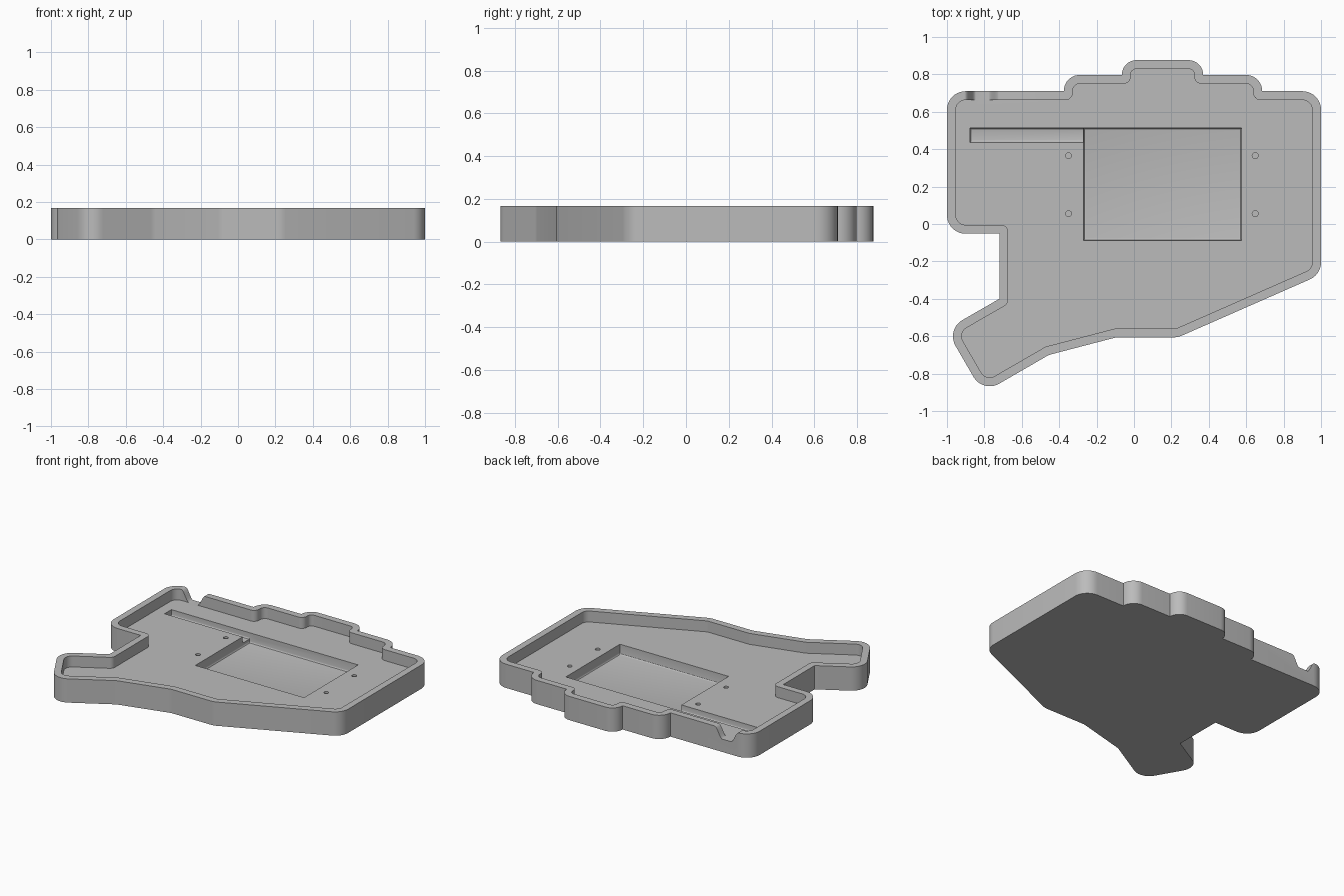
import bpy, bmesh, math
from mathutils import Vector

cube = bpy.data.objects.get("Cube")
if cube:
    bpy.data.objects.remove(cube, do_unlink=True)

HEIGHT, FLOOR, RIM = 0.167, 0.09, 0.047

grey = bpy.data.materials.new("plain_grey")
grey.use_nodes = True
grey.diffuse_color = (0.5, 0.5, 0.5, 1)
grey.node_tree.nodes["Principled BSDF"].inputs["Base Color"].default_value = (0.5, 0.5, 0.5, 1)


def cross(a, b):
    return a.x * b.y - a.y * b.x


def rounded(corners, inset=0.0):
    """Outline with filleted corners, moved inward; corners are (x, y, radius), clockwise."""
    out, n = [], len(corners)
    pts = [Vector(c[:2]) for c in corners]
    for i, p in enumerate(pts):
        d1 = (p - pts[i - 1]).normalized()
        d2 = (pts[(i + 1) % n] - p).normalized()
        turn = cross(d1, d2)
        n1, n2 = Vector((d1.y, -d1.x)), Vector((d2.y, -d2.x))
        p = p + (n1 + n2) * inset / (1 + n1.dot(n2))
        r = corners[i][2]
        if inset:
            r = max(r - inset, 0) if turn < 0 else 0.8 * inset
        angle = abs(d1.angle_signed(d2))
        if r < 0.001 or angle < 0.05:
            out.append(p)
            continue
        reach = r * math.tan(angle / 2)
        side = n1 if turn < 0 else -n1
        start = p - d1 * reach
        centre = start + side * r
        steps = max(2, round(angle / math.radians(9)))
        for k in range(steps + 1):
            t = angle * k / steps
            out.append(centre - side * r * math.cos(t) + d1 * r * math.sin(t))
    return out


def prism(name, outline, low, high, fillet=0.0):
    """Extruded outline, with an optional fillet round its bottom edge."""
    bm = bmesh.new()
    base = bm.faces.new([bm.verts.new((p[0], p[1], low)) for p in outline])
    rim = list(base.edges)
    top = bmesh.ops.extrude_face_region(bm, geom=[base], use_keep_orig=True)["geom"]
    bmesh.ops.translate(bm, vec=(0, 0, high - low),
                        verts=[v for v in top if isinstance(v, bmesh.types.BMVert)])
    bmesh.ops.recalc_face_normals(bm, faces=bm.faces)
    if fillet:
        bmesh.ops.bevel(bm, geom=rim, offset=fillet, segments=3, profile=0.5,
                        affect='EDGES', clamp_overlap=True)
    mesh = bpy.data.meshes.new(name)
    bm.to_mesh(mesh)
    bm.free()
    mesh.materials.append(grey)
    obj = bpy.data.objects.new(name, mesh)
    bpy.context.collection.objects.link(obj)
    return obj


def cut(body, cutter):
    mod = body.modifiers.new("cut", 'BOOLEAN')
    mod.operation, mod.solver, mod.object = 'DIFFERENCE', 'EXACT', cutter
    bpy.context.view_layer.objects.active = body
    bpy.ops.object.modifier_apply(modifier=mod.name)
    bpy.data.objects.remove(cutter, do_unlink=True)


def box(x0, x1, y0, y1):
    return [(x0, y0), (x0, y1), (x1, y1), (x1, y0)]


# Tray outline, clockwise from the back right corner
R, S = 0.1, 0.085
outline = [
    (-1, 0.71, R), (-0.375, 0.71, 0), (-0.375, 0.797, S), (-0.065, 0.797, 0),
    (-0.065, 0.876, 0.078), (0.37, 0.876, 0.078), (0.37, 0.797, 0), (0.685, 0.797, S),
    (0.685, 0.71, 0), (1, 0.71, R), (1, -0.27, R), (0.235, -0.606, R),
    (-0.095, -0.606, R), (-0.455, -0.70, R), (-0.808, -0.904, R),
    (-1.005, -0.564, R), (-0.72, -0.40, 0), (-0.72, -0.052, 0), (-1, -0.052, R),
]
tray = prism("tray", rounded(outline), 0, HEIGHT)

# Main cavity inside the rim
cut(tray, prism("cavity", rounded(outline, RIM), FLOOR, 0.3))

# Rectangular pocket and the shallower cable channel beside it
cut(tray, prism("pocket", box(-0.27, 0.575, -0.088, 0.513), 0.02, 0.25, 0.012))
cut(tray, prism("channel", box(-0.877, -0.2, 0.437, 0.513), 0.045, 0.25, 0.012))

# Screw holes
for x in (-0.35, 0.648):
    for y in (0.055, 0.365):
        ring = [(x + 0.016 * math.cos(a), y + 0.016 * math.sin(a))
                for a in (math.tau * k / 20 for k in range(20))]
        cut(tray, prism("screw_hole", ring, 0.03, 0.2))

# Cable notch through the back wall, with flared S-curved sides
sweep = [k / 12 for k in range(13)]
depth = HEIGHT - FLOOR
left = [(-0.905 + 0.06 * t, HEIGHT - depth * (1 - math.cos(math.pi * t)) / 2) for t in sweep]
right = [(-1.625 - x, z) for x, z in reversed(left)]
profile = [(-0.905, 0.25)] + left + right + [(-0.72, 0.25)]
notch = prism("notch", [(x, z) for x, z in profile], 0, 0.12)
for v in notch.data.vertices:
    x, z, d = v.co
    v.co = (x, 0.64 + d, z)
notch.data.flip_normals()
cut(tray, notch)

# Smooth curved walls, keep the hard edges
bpy.ops.object.select_all(action='DESELECT')
tray.select_set(True)
bpy.context.view_layer.objects.active = tray
bpy.ops.object.shade_smooth_by_angle(angle=math.radians(30))
